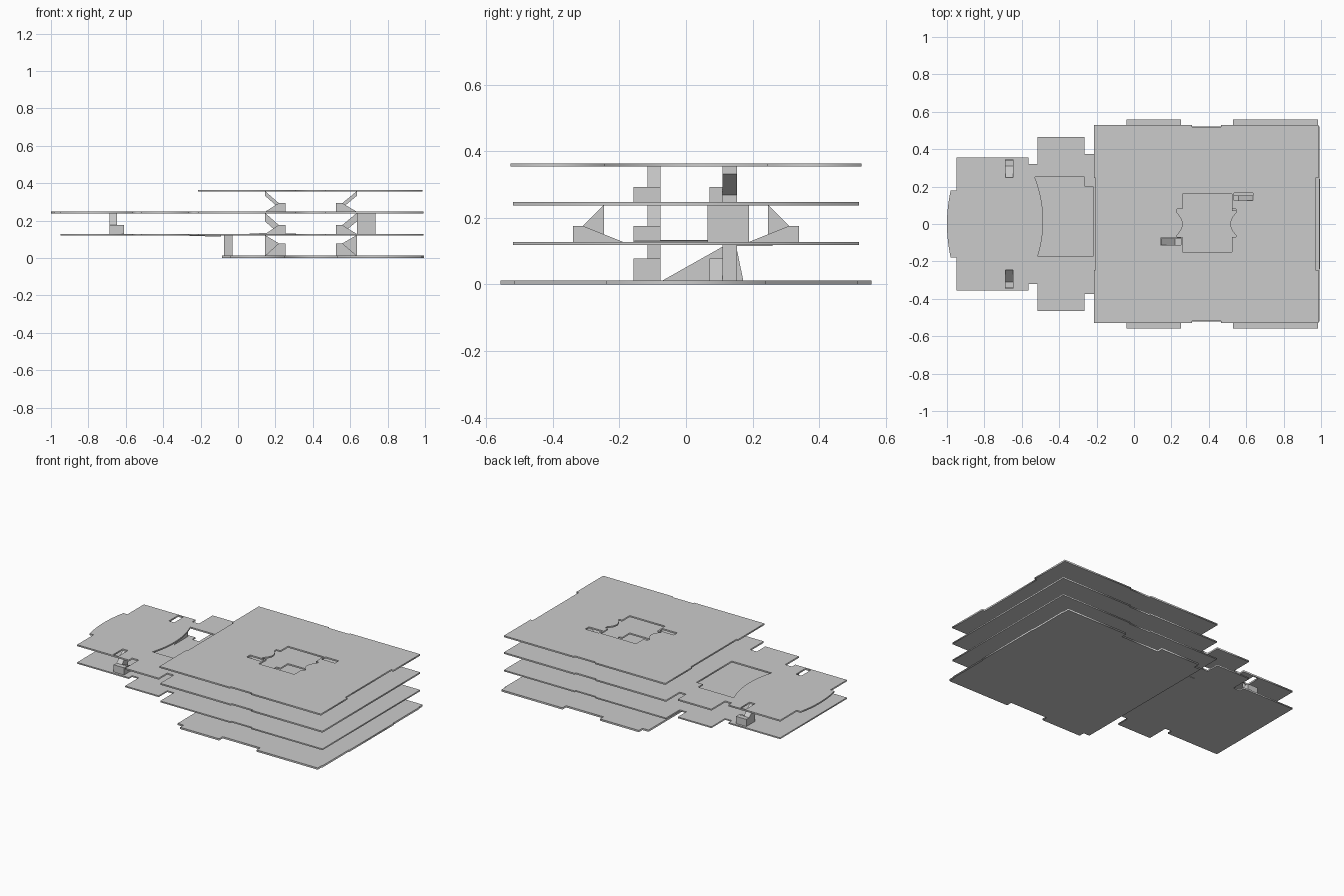
import bpy, bmesh
from math import sqrt

if "Cube" in bpy.data.objects:
    bpy.data.objects.remove(bpy.data.objects["Cube"])


def arc(a, b, bulge, n=10):
    """Points from a to b on a vertical chord, bowed sideways in x."""
    pts = []
    for i in range(n + 1):
        t = i / n
        pts.append((a[0] + (b[0] - a[0]) * t + bulge * 4 * t * (1 - t), a[1] + (b[1] - a[1]) * t))
    return pts


def mirrored(half):
    """Close a half outline (y > 0) by mirroring it across y = 0."""
    return half + [(x, -y) for x, y in reversed(half) if y > 1e-6]


def rect(x0, x1, y0, y1):
    return [(x0, y0), (x1, y0), (x1, y1), (x0, y1)]


def plate(name, loops, z0, z1):
    """Flat slab: first loop is the outline, the others are holes."""
    cu = bpy.data.curves.new(name, 'CURVE')
    cu.dimensions = '2D'
    cu.fill_mode = 'BOTH'
    cu.extrude = (z1 - z0) / 2
    for loop in loops:
        sp = cu.splines.new('POLY')
        sp.points.add(len(loop) - 1)
        for p, (x, y) in zip(sp.points, loop):
            p.co = (x, y, 0, 1)
        sp.use_cyclic_u = True
    ob = bpy.data.objects.new(name, cu)
    bpy.context.collection.objects.link(ob)
    ob.location.z = (z0 + z1) / 2
    bpy.ops.object.select_all(action='DESELECT')
    ob.select_set(True)
    bpy.context.view_layer.objects.active = ob
    bpy.ops.object.convert(target='MESH')
    return bpy.context.object


def prism(name, profile, w0, w1, axis):
    """Extrude a (run, z) profile; axis 'x' runs along x, 'y' runs along y."""
    def co(u, z, w):
        return (u, w, z) if axis == 'x' else (w, u, z)
    bm = bmesh.new()
    a = [bm.verts.new(co(u, z, w0)) for u, z in profile]
    b = [bm.verts.new(co(u, z, w1)) for u, z in profile]
    bm.faces.new(a)
    bm.faces.new(b)
    n = len(a)
    for i in range(n):
        bm.faces.new((a[i], a[(i + 1) % n], b[(i + 1) % n], b[i]))
    bmesh.ops.recalc_face_normals(bm, faces=bm.faces)
    me = bpy.data.meshes.new(name)
    bm.to_mesh(me)
    bm.free()
    ob = bpy.data.objects.new(name, me)
    bpy.context.collection.objects.link(ob)


def stair(name, u0, u1, u2, lower, upper, z0, z1, zl, axis, drop=None, foot=None):
    """Half-turn stair: lower flight, landing (u1 to u2) and upper flight back to u0."""
    foot = u0 if foot is None else foot
    w = sorted(lower + upper)
    prism(name + "_landing", [(u1, z0), (u2, z0), (u2, zl), (u1, zl)], w[0], w[3], axis)
    prism(name + "_lower_flight", [(foot, z0), (u1, z0), (u1, zl)], *lower, axis)
    bottom = [(u1, z0), (u0, z0)] if drop is None else [(u1, zl - drop), (u0, z1 - drop)]
    prism(name + "_upper_flight", [(u0, z1), (u1, zl)] + bottom, *upper, axis)


# Shared outlines: front wing and atrium opening
def wing(end, w):
    return mirrored(end + [
        (-.95, .355), (-.565, .355), (-.565, .32), (-.515, .32), (-.515, .465),
        (-.265, .465), (-.265, .375), (-.215, .375), (-.215, w), (.31, w),
        (.31, w - .01), (.465, w - .01), (.465, w), (.993, w)])


atrium = ([(.525, -.15), (.525, -.07), (.545, -.07)] + arc((.545, -.06), (.545, .06), -.03)
          + [(.545, .08), (.525, .08), (.525, .16), (.26, .16), (.26, .08), (.23, .08)]
          + arc((.23, .06), (.23, -.06), .03) + [(.23, -.07), (.26, -.07), (.26, -.15)])
stair_holes = [rect(.143, .25, -.112, -.076), rect(.535, .635, .125, .165)]

# Four floor slabs
ground = mirrored([(-.085, .52), (-.04, .52), (-.04, .558), (.25, .558), (.25, .52),
                   (.53, .52), (.53, .558), (.985, .558), (.985, .515), (.99, .515),
                   (.99, .24), (.995, .24)])
plate("ground_slab", [ground], 0, .012)

plate("first_floor_slab", [wing([], .52)] + [rect(.143, .25, -.112, -.076),
      rect(.535, .635, .112, .15)], .119, .128)

bow = [p for p in arc((-.98, -.18), (-.98, .18), -.02, 12) if p[1] > -1e-6]
hall = arc((-.515, -.175), (-.53, .25), .037) + [(-.265, .25), (-.265, .2), (-.218, .2), (-.218, -.175)]
side_holes = [rect(-.688, -.648, .248, .345), rect(-.688, -.648, -.345, -.245)]
plate("second_floor_slab", [wing(bow + [(-.95, .18)], .52), hall, atrium] + side_holes + stair_holes,
      .237, .247)

roof = mirrored([(-.205, .2), (-.205, .245), (-.215, .245), (-.215, .528), (.31, .528),
                 (.31, .518), (.465, .518), (.465, .528), (.987, .528), (.987, .245), (.97, .245)])
plate("top_slab", [roof, atrium] + stair_holes, .354, .364)

# Stairs around the atrium, three storeys each
storeys = [("ground", .012, .122, .078, None), ("first", .128, .24, .176, .045),
           ("second", .247, .357, .293, .025)]
for label, z0, z1, zl, drop in storeys:
    stair(label + "_west_stair", .145, .218, .254, [-.157, -.115], [-.115, -.077], z0, z1, zl, 'x', drop)
    stair(label + "_east_stair", .635, .558, .525, [.07, .11], [.11, .153], z0, z1, zl, 'x', drop)

# Wing stairs, one each side
for s, label in ((1, "back"), (-1, "front")):
    stair(label + "_wing_stair", s * .247, s * .31, s * .34, [-.648, -.61], [-.688, -.648],
          .128, .238, .176, 'y', None, s * .19)

# Lift core, steep entrance ramp and shallow ramps
prism("lift_core", [(.635, .128), (.735, .128), (.735, .238), (.635, .238)], .065, .19, 'x')
prism("hall_ramp", [(-.07, .012), (.172, .012), (.15, .119), (.12, .119)], -.075, -.03, 'y')
prism("atrium_ramp", [(-.005, .126), (.31, .126), (.31, .131), (.15, .134)], -.155, .165, 'x')
prism("hall_underside", [(-.26, .119), (-.26, .117), (-.09, .115), (-.09, .119)], .15, .26, 'x')
